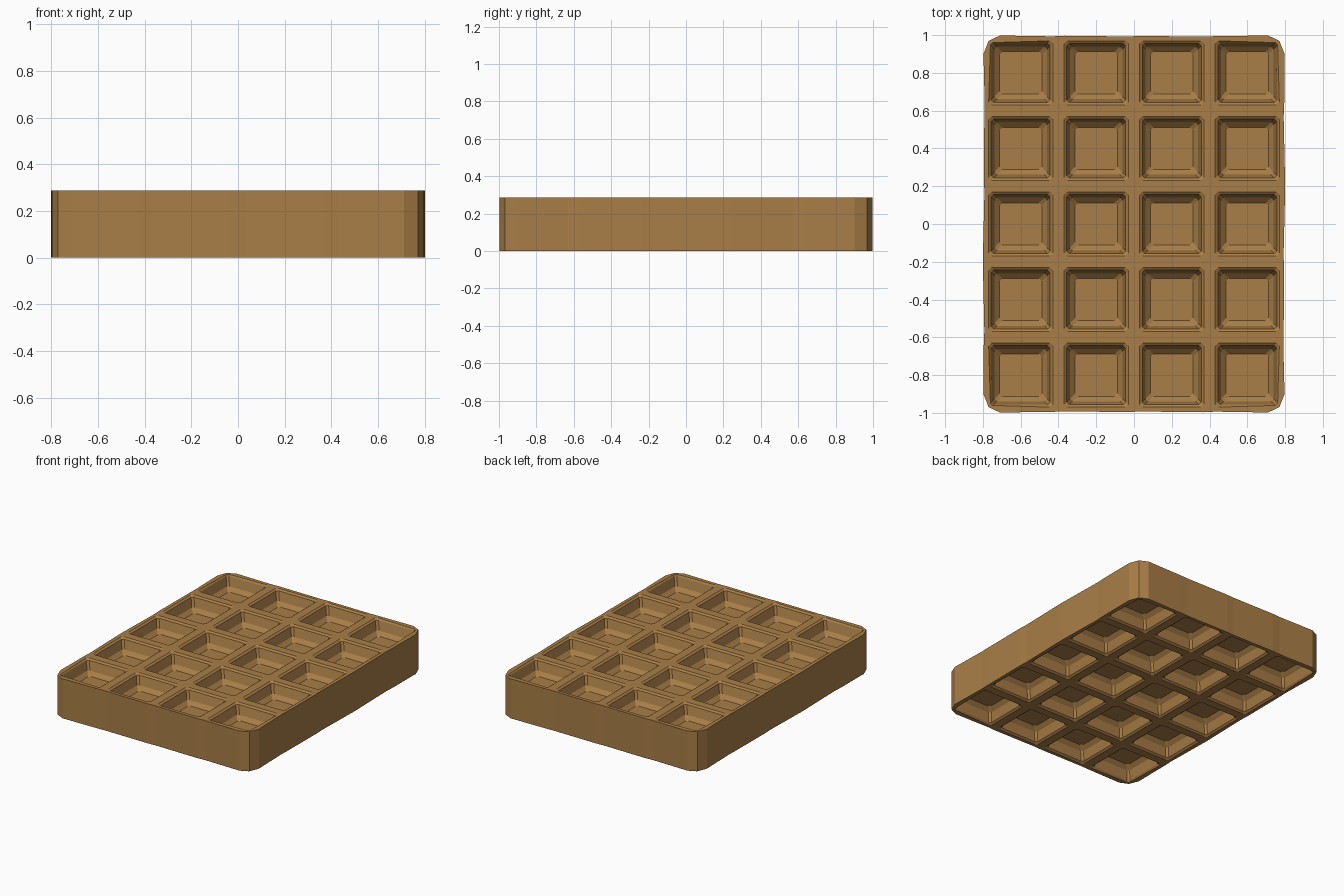
import bpy, bmesh, math
from mathutils import Vector

if "Cube" in bpy.data.objects:
    bpy.data.objects.remove(bpy.data.objects["Cube"])

H = 0.287                      # slab thickness
PITCH = 0.4                    # pocket spacing
HALF = 0.17                    # pocket half width at the mouth
RINGS = [(0.155, 0.012), (0.138, 0.075), (0.112, 0.1)]   # half width, depth
NX, NY = 4, 5


def grid_lines(n):
    """Outer edge, pocket edges, outer edge."""
    lines = [-n * PITCH / 2]
    for i in range(n):
        c = (i - (n - 1) / 2) * PITCH
        lines += [c - HALF, c + HALF]
    return lines + [n * PITCH / 2]


XS, YS = grid_lines(NX), grid_lines(NY)


def place(i, j):
    """Grid point, with rounded corners and gently wavy sides."""
    x, y = XS[i], YS[j]
    sx, sy = math.copysign(1, x), math.copysign(1, y)
    ex, ey = i in (0, len(XS) - 1), j in (0, len(YS) - 1)
    px, py = i in (1, len(XS) - 2), j in (1, len(YS) - 2)
    if ex and ey:
        return sx * 0.77, sy * 0.969
    if ex and py:
        return sx * 0.797, sy * 0.9
    if ey and px:
        return sx * 0.71, sy * 0.998
    if px and py:
        return sx * 0.76, sy * 0.96
    if ex:
        x -= sx * 0.005 * (1 + math.cos(y * 11 + sx))
    if ey:
        y -= sy * 0.004 * (1 + math.cos(x * 15 + sy))
    return x, y


bm = bmesh.new()
diagonals = []
sheets = []
nx, ny = len(XS), len(YS)
for z, d in ((H, -1), (0, 1)):
    # ridge lattice
    v = [[bm.verts.new((*place(i, j), z)) for j in range(ny)] for i in range(nx)]
    sheets.append(v)
    for i in range(nx - 1):
        for j in range(ny - 1):
            quad = [v[i][j], v[i + 1][j], v[i + 1][j + 1], v[i][j + 1]]
            if i % 2 == 0 or j % 2 == 0:
                bm.faces.new(quad)
                continue
            # pocket: stepped rings down to a flat floor
            cx = ((i - 1) / 2 - (NX - 1) / 2) * PITCH
            cy = ((j - 1) / 2 - (NY - 1) / 2) * PITCH
            for r, depth in RINGS:
                ring = [bm.verts.new((cx + a * r, cy + b * r, z + d * depth))
                        for a, b in ((-1, -1), (1, -1), (1, 1), (-1, 1))]
                for k in range(4):
                    m = (k + 1) % 4
                    bm.faces.new((quad[k], quad[m], ring[m], ring[k]))
                    diagonals.append((quad[k], ring[k]))
                quad = ring
            bm.faces.new(quad)

# outer side wall
loop = ([(i, 0) for i in range(nx)] + [(nx - 1, j) for j in range(1, ny)]
        + [(i, ny - 1) for i in range(nx - 2, -1, -1)]
        + [(0, j) for j in range(ny - 2, 0, -1)])
top, bottom = sheets
for (a, b), (c, e) in zip(loop, loop[1:] + loop[:1]):
    bm.faces.new((bottom[a][b], bottom[c][e], top[c][e], top[a][b]))

# small chamfer down the pocket corners
edges = [bm.edges.get(p) for p in diagonals]
bmesh.ops.bevel(bm, geom=edges, offset=0.012, segments=1, affect='EDGES',
                clamp_overlap=True)
bmesh.ops.recalc_face_normals(bm, faces=bm.faces[:])

mesh = bpy.data.meshes.new("waffle")
bm.to_mesh(mesh)
bm.free()
mat = bpy.data.materials.new("golden brown")
mat.diffuse_color = (0.40, 0.21, 0.063, 1)
mat.use_nodes = True
mat.node_tree.nodes["Principled BSDF"].inputs["Base Color"].default_value = mat.diffuse_color
mesh.materials.append(mat)
obj = bpy.data.objects.new("waffle", mesh)
bpy.context.collection.objects.link(obj)
